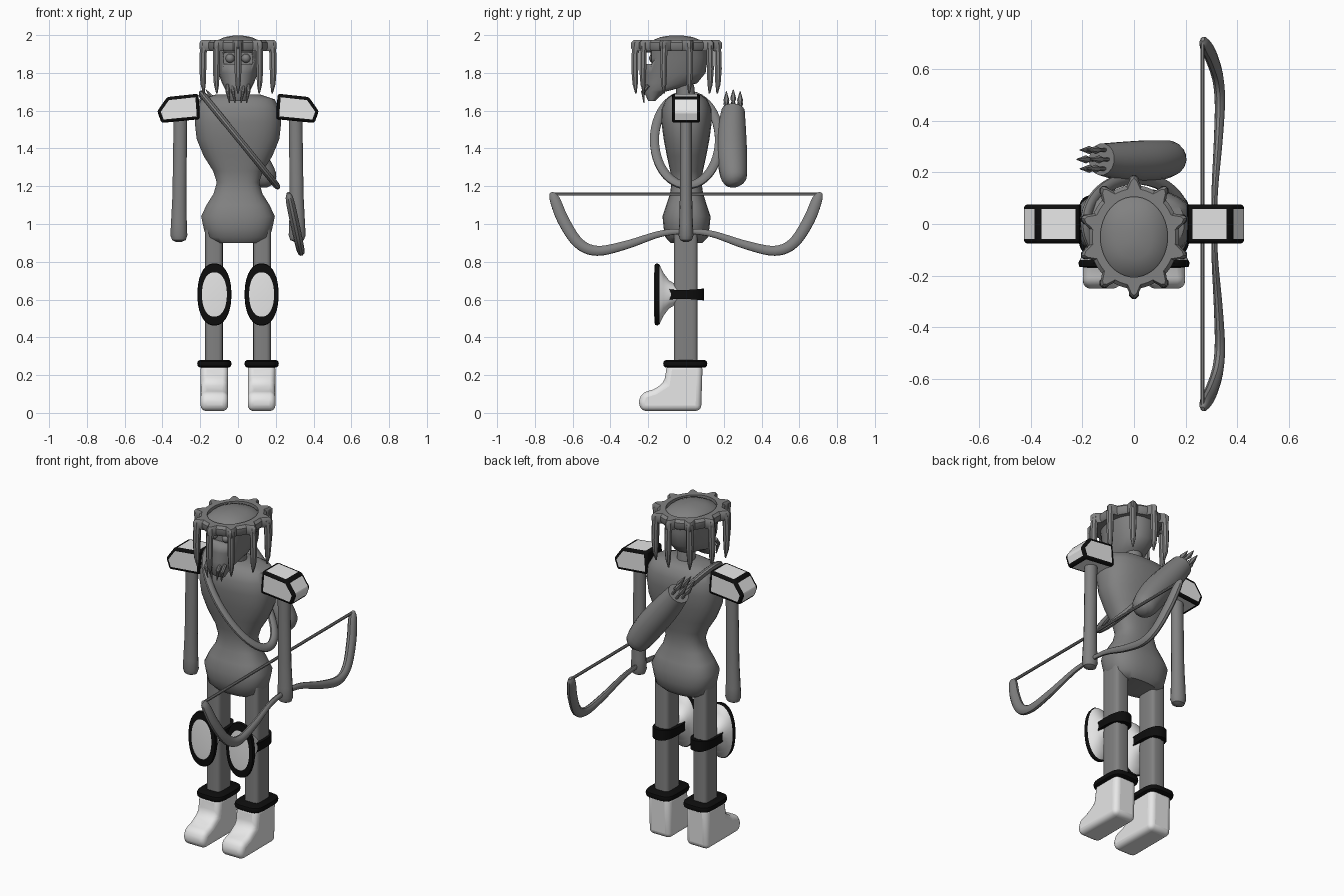
import bpy, bmesh, math
from mathutils import Vector

if "Cube" in bpy.data.objects:
    bpy.data.objects.remove(bpy.data.objects["Cube"])

def material(name, rgb):
    m = bpy.data.materials.new(name)
    m.diffuse_color = (*rgb, 1)
    m.use_nodes = True
    m.node_tree.nodes["Principled BSDF"].inputs["Base Color"].default_value = m.diffuse_color
    return m

GREY = material("mid grey", (0.22, 0.22, 0.22))
WHITE = material("armour white", (0.8, 0.8, 0.8))
BLACK = material("trim black", (0.004, 0.004, 0.004))

def finish(name, bm, mats, mirror=False, bevel=0, segs=2, angle=40):
    bmesh.ops.recalc_face_normals(bm, faces=bm.faces)
    me = bpy.data.meshes.new(name)
    bm.to_mesh(me)
    bm.free()
    ob = bpy.data.objects.new(name, me)
    bpy.context.collection.objects.link(ob)
    for m in mats:
        me.materials.append(m)
    if bevel:
        b = ob.modifiers.new("bevel", 'BEVEL')
        b.width, b.segments, b.limit_method = bevel, segs, 'ANGLE'
    if mirror:
        ob.modifiers.new("mirror", 'MIRROR').use_mirror_merge = False
    bpy.ops.object.select_all(action='DESELECT')
    ob.select_set(True)
    bpy.context.view_layer.objects.active = ob
    bpy.ops.object.shade_smooth_by_angle(angle=math.radians(angle))
    return ob

def loft(name, rings, mats=(GREY,), bands=None, caps=True, closed=False, **kw):
    """Skin a list of point rings; bands gives a material index per band."""
    bm = bmesh.new()
    vs = [[bm.verts.new(p) for p in r] for r in rings]
    n = len(vs[0])
    for i in range(len(vs) if closed else len(vs) - 1):
        a, b = vs[i], vs[(i + 1) % len(vs)]
        for j in range(n):
            k = (j + 1) % n
            f = bm.faces.new((a[j], a[k], b[k], b[j]))
            f.material_index = bands[i] if bands else 0
    if caps and not closed:
        for i in (0, -1):
            bm.faces.new(vs[i]).material_index = bands[i] if bands else 0
    return finish(name, bm, mats, **kw)

def oval(rx, ry, p=2, n=24):
    """Superellipse outline as 2D points."""
    out = []
    for i in range(n):
        t = 2 * math.pi * (i + 0.5) / n
        c, s = math.cos(t), math.sin(t)
        out.append((rx * math.copysign(abs(c) ** (2 / p), c),
                    ry * math.copysign(abs(s) ** (2 / p), s)))
    return out

def flat(z, cx, cy, rx, ry, p=2, n=24):
    return [(cx + a, cy + b, z) for a, b in oval(rx, ry, p, n)]

def tube(name, pts, radii, ref=(0, 1, 0), squash=1, n=10, closed=False, **kw):
    pts, ref, rings = [Vector(p) for p in pts], Vector(ref), []
    last = len(pts) - 1
    for i, p in enumerate(pts):
        nxt = pts[(i + 1) % len(pts)] if closed else pts[min(i + 1, last)]
        prv = pts[i - 1] if closed else pts[max(i - 1, 0)]
        t = (nxt - prv).normalized()
        u = t.cross(ref).normalized()
        v = u.cross(t)
        rings.append([p + u * a + v * b for a, b in oval(radii[i], radii[i] * squash, 2, n)])
    return loft(name, rings, closed=closed, **kw)

def spline(pts, steps=5):
    """Catmull-Rom resampling of tuples of any length."""
    out, q = [], [pts[0], *pts, pts[-1]]
    for i in range(1, len(q) - 2):
        for s in range(steps):
            t = s / steps
            out.append([0.5 * (2 * b + (c - a) * t + (2 * a - 5 * b + 4 * c - d) * t * t
                        + (3 * b - a - 3 * c + d) * t ** 3)
                        for a, b, c, d in zip(q[i - 1], q[i], q[i + 1], q[i + 2])])
    return out + [list(pts[-1])]

# Torso and hips: z, half width, half depth
body = [(.90, .13, .085), (.93, .17, .113), (.98, .183, .122), (1.04, .196, .128),
        (1.10, .168, .108), (1.16, .13, .088), (1.22, .113, .08), (1.28, .132, .087),
        (1.36, .183, .105), (1.45, .22, .122), (1.54, .23, .134), (1.61, .222, .132),
        (1.66, .195, .11), (1.685, .12, .075)]
loft("torso", [flat(z, 0, 0.003, rx, ry, 2.5, 28) for z, rx, ry in body])
loft("neck", [flat(z, 0, y, .05, .05) for z, y in ((1.66, 0), (1.72, -.005), (1.79, -.02))])

# Head: z, front y, back y, half width
skull = [(1.65, -.20, -.165, .04), (1.70, -.222, -.11, .062), (1.745, -.222, .06, .085),
         (1.80, -.215, .105, .105), (1.88, -.212, .115, .122), (1.945, -.21, .112, .138),
         (1.97, -.185, .085, .115), (1.99, -.135, .035, .07), (1.998, -.08, -.02, .02)]
head = loft("head", [flat(z, 0, (a + b) / 2, w, (b - a) / 2, 2.3) for z, a, b, w in skull])

# Eye slot cut into the face, with eyes set inside
bm = bmesh.new()
bmesh.ops.create_cube(bm, size=1)
for v in bm.verts:
    v.co = (v.co.x * .15, v.co.y * .1 - .215, v.co.z * .06 + 1.877)
cutter = finish("eye_slot_cutter", bm, [GREY])
cutter.hide_render = True
cutter.hide_viewport = True
cut = head.modifiers.new("eye_slot", 'BOOLEAN')
cut.operation, cut.object, cut.solver = 'DIFFERENCE', cutter, 'EXACT'
bm = bmesh.new()
bmesh.ops.create_uvsphere(bm, u_segments=12, v_segments=8, radius=.024)
bmesh.ops.translate(bm, verts=bm.verts, vec=(.042, -.172, 1.877))
finish("eyes", bm, [GREY], mirror=True)
for k, x in enumerate((.016, .045)):
    tube(f"tusks_{k}", [(x + .012, -.2, 1.735), (x + .01, -.228, 1.70), (x, -.222, 1.64)],
         (.011, .011, .003), n=8, mirror=True)

# Toothed head band
def band_ring(z, grow, inner=False, n=120):
    pts = []
    for i in range(n):
        t = 2 * math.pi * i / n + math.pi / 2
        tooth = max(0, math.cos(10 * (t - math.pi / 2))) ** 1.5
        r = 0 if inner else .045 + .04 * tooth + grow
        pts.append((math.cos(t) * (.13 + r), -.05 + math.sin(t) * (.155 + r), z))
    return pts
loft("head_band", [band_ring(1.915, 0, True), band_ring(1.915, -.012), band_ring(1.93, 0),
                   band_ring(1.96, 0), band_ring(1.974, -.014), band_ring(1.974, 0, True)],
     closed=True)

# Hanging locks below each tooth
for k in range(10):
    t = math.pi / 2 + k * math.pi / 5
    x, y = math.cos(t), math.sin(t)
    path = [(x * (.19 + d), -.05 + y * (.215 + d), z) for d, z in
            ((0, 1.96), (.004, 1.90), (.006, 1.82), (.004, 1.74), (0, 1.69))]
    tube(f"lock_{k}", path, (.02, .02, .02, .015, .004), n=8)

# Arms
tube("arms", [(.305, 0, 1.60), (.307, 0, 1.4), (.31, 0, 1.15), (.313, 0, 1.0),
              (.313, 0, .94), (.313, 0, .915), (.313, 0, .905)],
     (.037, .037, .038, .043, .046, .037, .015), squash=.85, n=14, mirror=True)

# Shoulder pads: white panels framed in black
profile = [(.20, 1.555), (.21, 1.69), (.375, 1.672), (.428, 1.597), (.405, 1.535)]
bm = bmesh.new()
a, b = [[bm.verts.new((x, y, z)) for x, z in profile] for y in (-.075, .075)]
front, back = bm.faces.new(a), bm.faces.new(b)
side = [bm.faces.new((a[i], a[(i + 1) % 5], b[(i + 1) % 5], b[i])) for i in range(5)]
bmesh.ops.recalc_face_normals(bm, faces=bm.faces)
for f in bm.faces:
    f.material_index = 1
for group in ([front], [back], [side[1]], [side[2], side[3]], [side[4]]):
    bmesh.ops.inset_region(bm, faces=group, thickness=.017, use_even_offset=True)
    for f in group:
        f.material_index = 0
finish("shoulder_pads", bm, [WHITE, BLACK], mirror=True, bevel=.012)

# Legs
loft("legs", [flat(z, .127, -.002, .047, .063, 5, 16) for z in (.22, .6, .97)], mirror=True)

# Knee guards: flared dish with a black rim, and a strap wider at the front
dish = [(-.17, .05, .09), (-.168, .066, .118), (-.165, .088, .162), (-.15, .09, .165),
        (-.14, .086, .158), (-.12, .075, .115), (-.09, .063, .075), (-.04, .05, .045)]
loft("knee_guards", [[(.125 + p, y, .627 + q) for p, q in oval(rx, rz, 2.2, 32)]
                     for y, rx, rz in dish],
     (WHITE, BLACK), bands=(0, 1, 1, 1, 0, 0, 0), mirror=True)
def strap_ring(side, grow):
    ring = []
    for x, y in oval(.066 + grow, .118 + grow, 2.4, 32):
        h = .024 + .045 * max(0, -y / .12) ** 4 + .008 * max(0, y / .12) ** 2
        ring.append((.125 + x, -.022 + y, .627 + side * h))
    return ring
loft("knee_straps", [strap_ring(s, g) for s, g in ((-1, -.03), (-1, 0), (1, 0), (1, -.03))],
     (BLACK,), closed=True, mirror=True)

# Boots and their cuffs
sole = [(.08, .01), (-.24, .01), (-.25, .06), (-.235, .105), (-.17, .125), (-.115, .16),
        (-.1, .26), (.088, .26)]
bm = bmesh.new()
a, b = [[bm.verts.new((x, y, z)) for y, z in sole] for x in (.052, .198)]
bm.faces.new(a)
bm.faces.new(b)
for i in range(len(sole)):
    j = (i + 1) % len(sole)
    bm.faces.new((a[i], a[j], b[j], b[i]))
finish("boots", bm, [WHITE], mirror=True, bevel=.03, segs=4, angle=60)
loft("boot_cuffs", [flat(z, .125, -.004, .078 + g, .104 + g, 4, 32) for z, g in
                    ((.24, 0), (.247, .01), (.26, .013), (.273, .01), (.28, 0))],
     (BLACK,), mirror=True)

# Chest strap looping over one shoulder
loop = []
for i in range(48):
    t = 2 * math.pi * i / 48
    c, s = math.cos(t), math.sin(t)
    loop.append((.008 + .195 * c, .005 + .172 * s, 1.445 - .24 * c))
tube("chest_strap", loop, [.025] * 48, ref=(.78, 0, .63), squash=.7, closed=True)

# Quiver and arrows on the back
quiver = spline([(.165, .262, 1.205, .025), (.145, .255, 1.24, .066), (.07, .245, 1.35, .08),
                 (-.04, .243, 1.49, .076), (-.125, .25, 1.60, .062)], 4)
tube("quiver", [p[:3] for p in quiver], [p[3] for p in quiver], n=16)
for k in range(6):
    t = k * math.pi / 3
    u, y = .032 * math.cos(t), .25 + .042 * math.sin(t)
    base = Vector((-.115 + .8 * u, y, 1.585 + .6 * u))
    tube(f"arrow_{k}", [base + Vector((-.6, 0, .8)) * d for d in (0, .05, .075, .135)],
         (.008, .008, .016, .002), n=6)

# Bow limbs and string, leaning outward toward the bottom
half = [(0, .96, .014), (.08, .957, .016), (.165, .94, .018), (.32, .888, .023),
        (.47, .858, .027), (.57, .90, .03), (.65, 1.02, .032), (.695, 1.13, .028),
        (.715, 1.165, .01)]
curve = spline([(-y, z, r) for y, z, r in half[:0:-1]] + half)
tube("bow", [(.265 + (1.17 - z) * .215, y, z) for y, z, r in curve], [c[2] for c in curve],
     ref=(1, 0, .2), squash=.75)
tube("bow_string", [(.265, -.70, 1.158), (.265, .70, 1.158)], (.009, .009), ref=(0, 0, 1), n=8)
